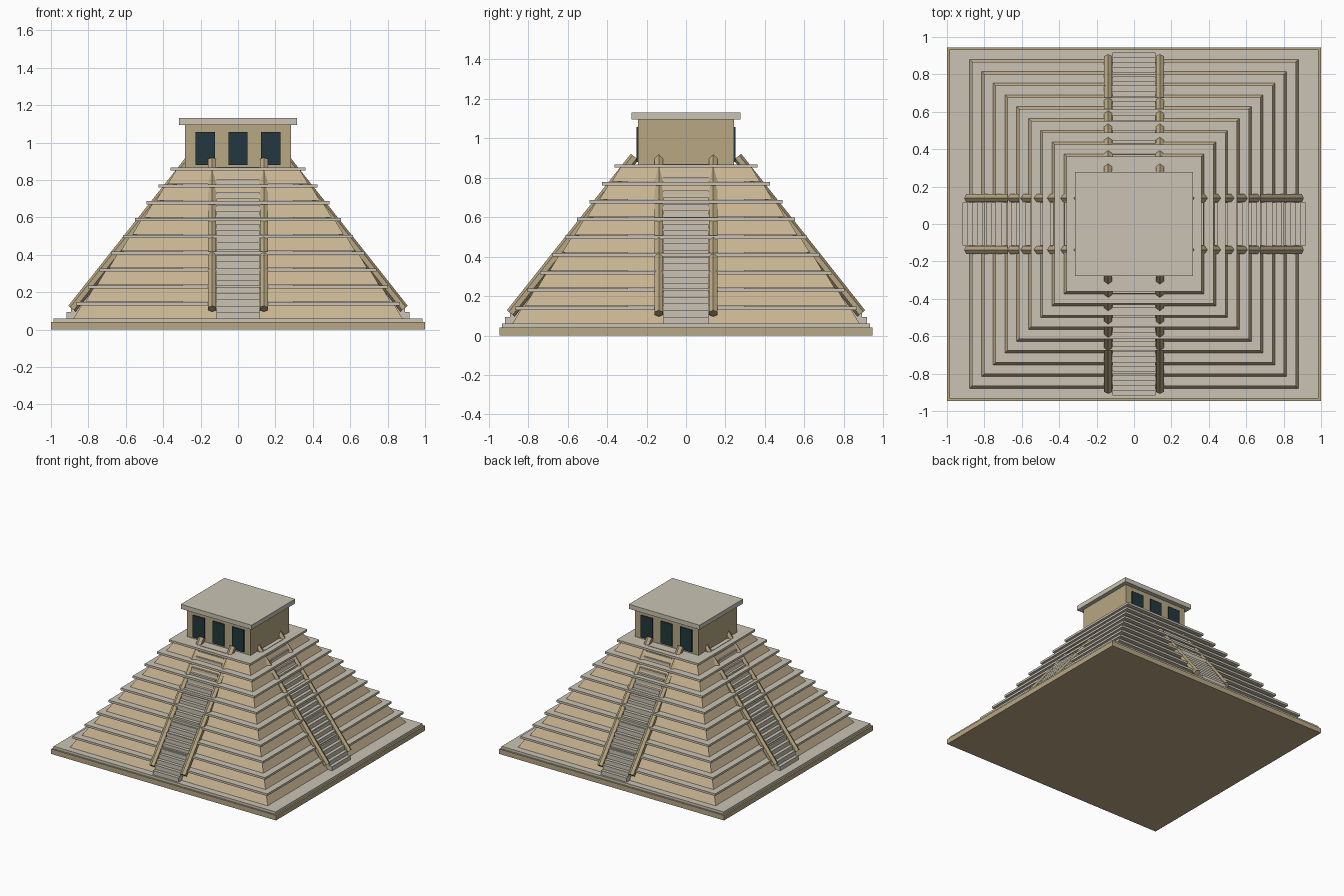
import bpy
import bmesh
from math import radians, pi
from mathutils import Matrix, Vector

cube = bpy.data.objects.get("Cube")
if cube:
    bpy.data.objects.remove(cube, do_unlink=True)


def make_material(name, r, g, b):
    mat = bpy.data.materials.new(name)
    mat.use_nodes = True
    mat.diffuse_color = (r, g, b, 1)
    mat.node_tree.nodes["Principled BSDF"].inputs["Base Color"].default_value = (r, g, b, 1)
    return mat


sand = make_material("warm sandstone", 0.57, 0.45, 0.285)
ochre = make_material("ochre sandstone", 0.48, 0.385, 0.225)
pale = make_material("pale limestone", 0.59, 0.55, 0.455)
dark = make_material("dark doorway", 0.016, 0.04, 0.05)


def finish(name, bm, mat):
    bmesh.ops.recalc_face_normals(bm, faces=bm.faces)
    mesh = bpy.data.meshes.new(name)
    bm.to_mesh(mesh)
    bm.free()
    mesh.materials.append(mat)
    obj = bpy.data.objects.new(name, mesh)
    bpy.context.collection.objects.link(obj)
    return obj


def block(name, hx, hy, z0, z1, mat, inset=0.0, x=0.0, y=0.0):
    """Box with half sizes hx and hy, its top drawn in by inset."""
    bm = bmesh.new()
    bmesh.ops.create_cube(bm, size=2)
    for v in bm.verts:
        top = v.co.z > 0
        shrink = inset if top else 0
        v.co = (x + v.co.x * (hx - shrink), y + v.co.y * (hy - shrink), z1 if top else z0)
    return finish(name, bm, mat)


# Ground platform
block("base_plinth", 1.0, 0.945, 0, 0.04, ochre)
block("base_paving", 0.987, 0.932, 0.04, 0.06, pale)

# Nine sloped tiers, each with an overhanging ledge
TIERS, RISE, STEP_IN = 9, 0.09, 0.063
for k in range(TIERS):
    z = 0.06 + RISE * k
    half = 0.879 - STEP_IN * k
    block(f"tier_{k + 1}", half, half, z, z + 0.07, sand, inset=0.042)
    block(f"ledge_{k + 1}", half - 0.013, half - 0.013, z + 0.07, z + 0.087, pale)

# Temple with a flat roof and doorways at front and back
block("temple_walls", 0.283, 0.243, 0.867, 1.095, ochre)
block("temple_roof", 0.315, 0.277, 1.095, 1.131, pale)
for side, label in ((-1, "front"), (1, "back")):
    for i in (-1, 0, 1):
        block(f"{label}_doorway_{i + 2}", 0.052, 0.0045, 0.88, 1.057, dark,
              x=0.174 * i, y=side * 0.2475)


def staircase(name, turn):
    """Stepped profile extruded across the stair width."""
    steps, run, rise = 24, 0.026, 0.81 / 24
    profile = [(0.918, 0.06)]
    for i in range(steps):
        y, z = 0.918 - run * i, 0.06 + rise * (i + 1)
        profile += [(y, z), (y - run, z)]
    profile.append((profile[-1][0], 0.06))
    bm = bmesh.new()
    face = bm.faces.new([bm.verts.new((-0.115, -y, z)) for y, z in profile])
    ext = bmesh.ops.extrude_face_region(bm, geom=[face])
    bmesh.ops.translate(bm, vec=(0.23, 0, 0),
                        verts=[g for g in ext["geom"] if isinstance(g, bmesh.types.BMVert)])
    bm.transform(turn)
    finish(name, bm, pale)


def balustrade(name, x, turn):
    """Six-sided sloping beam with a ridge on top."""
    low, high = Vector((x, -0.888, 0.112)), Vector((x, -0.26, 0.905))
    axis = high - low
    bm = bmesh.new()
    bmesh.ops.create_cone(bm, cap_ends=True, segments=6, radius1=0.025, radius2=0.025,
                          depth=axis.length)
    # Put one corner of the hexagon on the outward side
    spin = pi / 6 if max(v.co.y for v in bm.verts) < 0.024 else 0
    tilt = Vector((0, 0, 1)).rotation_difference(axis).to_matrix().to_4x4()
    bm.transform(turn @ Matrix.Translation((low + high) / 2) @ tilt @ Matrix.Rotation(spin, 4, "Z"))
    finish(name, bm, ochre)


# Stairs and balustrades on all four sides
for n, label in enumerate(("front", "left", "back", "right")):
    turn = Matrix.Rotation(radians(90 * n), 4, "Z")
    staircase(f"{label}_stairs", turn)
    balustrade(f"{label}_balustrade_a", -0.138, turn)
    balustrade(f"{label}_balustrade_b", 0.138, turn)
